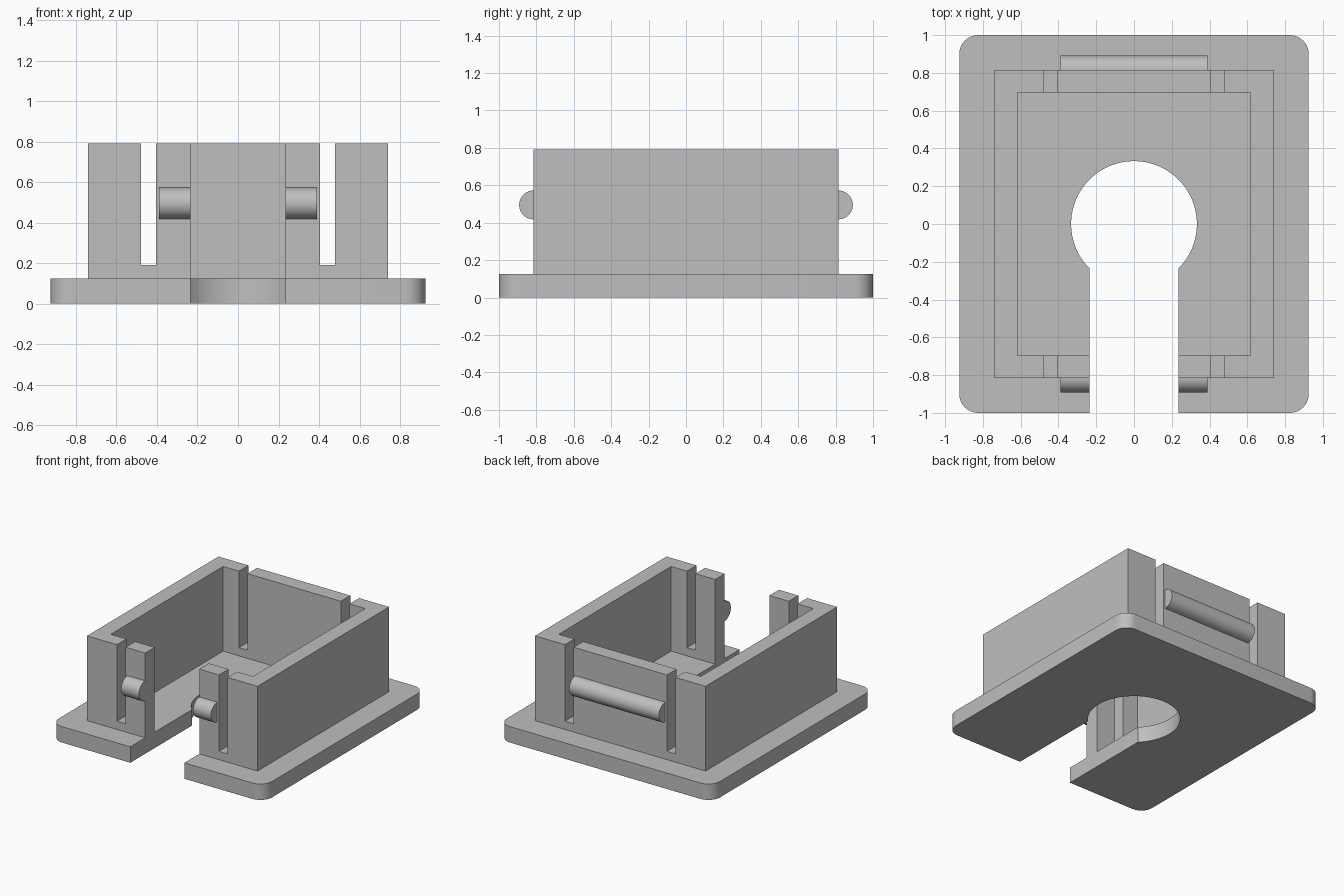
import bpy
import bmesh
from math import sin, cos, pi, asin, radians
from mathutils import Vector

cube = bpy.data.objects.get("Cube")
if cube:
    bpy.data.objects.remove(cube, do_unlink=True)

# Key dimensions
PLATE_X, PLATE_Y, PLATE_H, CORNER = 0.925, 1.0, 0.125, 0.1
WALL_X, WALL_Y, WALL_TOP = 0.74, 0.815, 0.79
CAVITY_X, CAVITY_Y = 0.617, 0.697
HOLE_R, GAP = 0.333, 0.235
SLOT_IN, SLOT_OUT, SLOT_Z = 0.405, 0.48, 0.19
RIDGE_X, RIDGE_R, RIDGE_Z = 0.39, 0.077, 0.495

grey = bpy.data.materials.new("light grey plastic")
grey.use_nodes = True
colour = (0.52, 0.52, 0.52, 1)
grey.diffuse_color = colour
grey.node_tree.nodes["Principled BSDF"].inputs["Base Color"].default_value = colour


def prism(name, points, sweep):
    """Sweep a closed outline along a vector into a solid."""
    bm = bmesh.new()
    face = bm.faces.new([bm.verts.new(p) for p in points])
    ext = bmesh.ops.extrude_face_region(bm, geom=[face])
    moved = [v for v in ext["geom"] if isinstance(v, bmesh.types.BMVert)]
    bmesh.ops.translate(bm, verts=moved, vec=Vector(sweep))
    bmesh.ops.recalc_face_normals(bm, faces=bm.faces)
    mesh = bpy.data.meshes.new(name)
    bm.to_mesh(mesh)
    bm.free()
    mesh.materials.append(grey)
    obj = bpy.data.objects.new(name, mesh)
    bpy.context.collection.objects.link(obj)
    return obj


def box(name, x0, x1, y0, y1, z0, z1):
    outline = [(x0, y0, z0), (x1, y0, z0), (x1, y1, z0), (x0, y1, z0)]
    return prism(name, outline, (0, 0, z1 - z0))


def activate(obj):
    bpy.ops.object.select_all(action="DESELECT")
    obj.select_set(True)
    bpy.context.view_layer.objects.active = obj


def cut(obj, cutter):
    cutter.hide_render = True
    mod = obj.modifiers.new("cut", "BOOLEAN")
    mod.operation, mod.solver, mod.object = "DIFFERENCE", "EXACT", cutter
    activate(obj)
    bpy.ops.object.modifier_apply(modifier=mod.name)
    bpy.data.objects.remove(cutter, do_unlink=True)


def arc(cx, cy, r, start, end, steps):
    angles = [start + (end - start) * i / steps for i in range(steps + 1)]
    return [(cx + r * cos(a), cy + r * sin(a)) for a in angles]


# Base plate: rounded corners with a keyhole opening to the front
x, y = PLATE_X - CORNER, PLATE_Y - CORNER
start = -asin((HOLE_R**2 - GAP**2) ** 0.5 / HOLE_R)
outline = [(GAP, -PLATE_Y)]
for cx, cy, turn in ((x, -y, -1), (x, y, 0), (-x, y, 1), (-x, -y, 2)):
    outline += arc(cx, cy, CORNER, turn * pi / 2, (turn + 1) * pi / 2, 10)
outline += [(-GAP, -PLATE_Y)]
outline += arc(0, 0, HOLE_R, pi - start, start, 56)
plate = prism("base_plate", [(px, py, 0) for px, py in outline], (0, 0, PLATE_H))

# Wall frame: hollow box, open at the front, with slots freeing the clips
walls = box("wall_frame", -WALL_X, WALL_X, -WALL_Y, WALL_Y, PLATE_H, WALL_TOP)
cut(walls, box("cavity_cutter", -CAVITY_X, CAVITY_X, -CAVITY_Y, CAVITY_Y, 0, 1))
cut(walls, box("gap_cutter", -GAP, GAP, -1, 0, 0, 1))
for side in (-1, 1):
    a, b = sorted((side * SLOT_IN, side * SLOT_OUT))
    cut(walls, box("slot_cutter", a, b, -1, 1, SLOT_Z, 1))


# Half-round snap ridges on the clips
def ridge(name, x0, x1, side):
    profile = [(x0, side * (WALL_Y + py), RIDGE_Z + pz)
               for py, pz in arc(0, 0, RIDGE_R, -pi / 2, pi / 2, 24)]
    return prism(name, profile, (x1 - x0, 0, 0))


ridges = [ridge("back_ridge", -RIDGE_X, RIDGE_X, 1),
          ridge("front_right_ridge", -RIDGE_X, -GAP, -1),
          ridge("front_left_ridge", GAP, RIDGE_X, -1)]

# Smooth the curved surfaces, keep edges crisp
for obj in [plate, *ridges]:
    activate(obj)
    bpy.ops.object.shade_smooth_by_angle(angle=radians(30))
